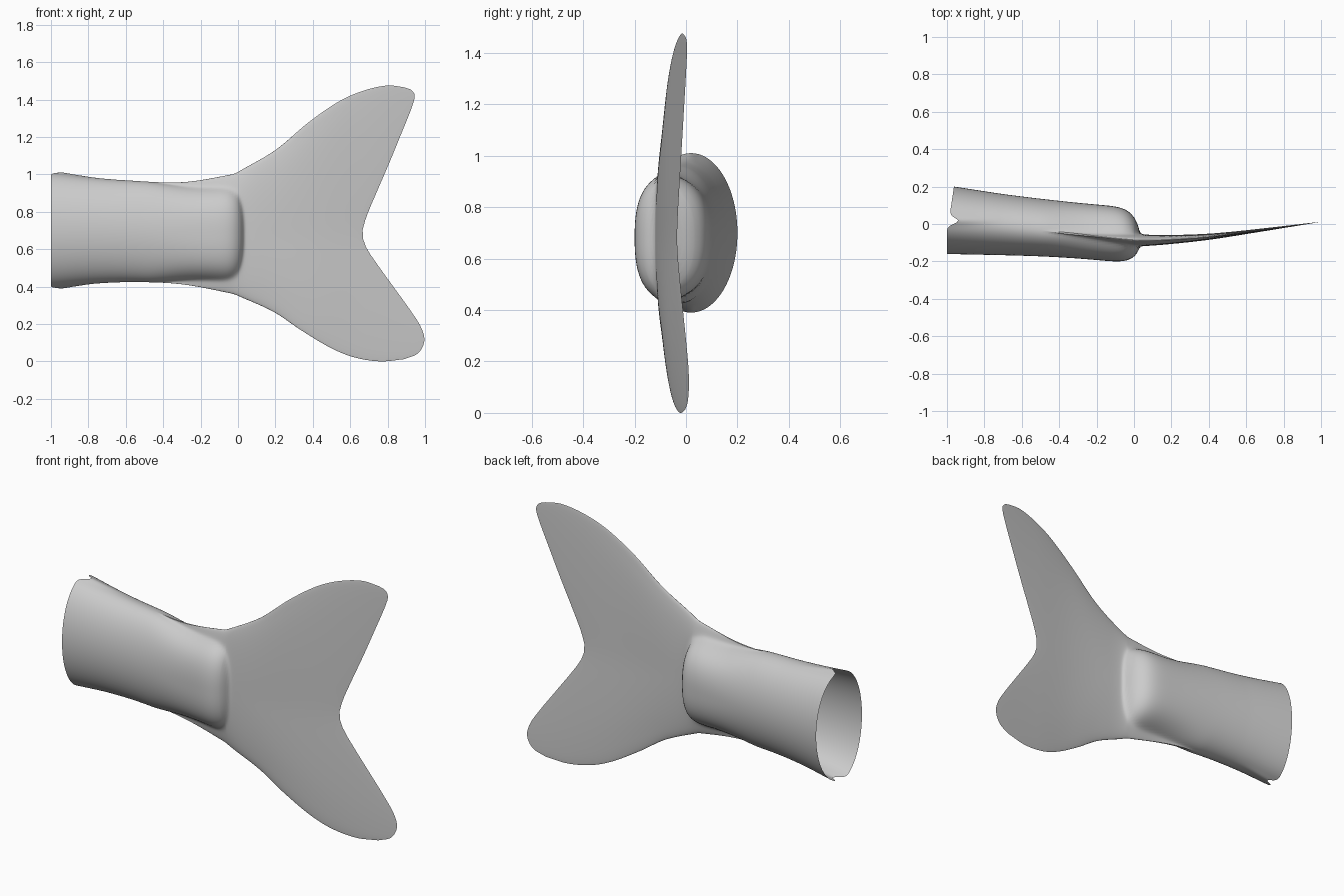
import bpy, math

if "Cube" in bpy.data.objects:
    bpy.data.objects.remove(bpy.data.objects["Cube"])

NV, NB, NF = 56, 60, 64   # across, along body, along fin


def spline(pts, keys, t):
    """Smooth interpolation of point tuples at increasing keys."""
    n = len(pts)
    t = min(max(t, keys[0]), keys[-1])
    i = 0
    while i < n - 2 and t > keys[i + 1]:
        i += 1
    h = keys[i + 1] - keys[i]
    u = (t - keys[i]) / h

    def tangent(k, c):
        a, b = max(k - 1, 0), min(k + 1, n - 1)
        return (pts[b][c] - pts[a][c]) / (keys[b] - keys[a])
    out = []
    for c in range(len(pts[0])):
        p, q = pts[i][c], pts[i + 1][c]
        out.append((2*u**3 - 3*u*u + 1)*p + (u**3 - 2*u*u + u)*h*tangent(i, c)
                   + (3*u*u - 2*u**3)*q + (u**3 - u*u)*h*tangent(i + 1, c))
    return out


def by_x(pts):
    keys = [p[0] for p in pts]
    return lambda x: spline(pts, keys, x)[1]


def by_length(pts):
    keys = [0.0]
    for a, b in zip(pts, pts[1:]):
        keys.append(keys[-1] + math.dist(a, b))
    return lambda t: spline(pts, keys, t * keys[-1])


def step(a, b, x):
    u = min(max((x - a) / (b - a), 0), 1)
    return u * u * (3 - 2 * u)


# Body outline, seen from the front
body_top = by_x([(-1, 1.01), (-.8, .985), (-.6, .968), (-.3, .958), (-.03, 1.0), (0, 1.013)])
body_low = by_x([(-1, .39), (-.78, .415), (-.55, .424), (-.3, .412), (-.03, .362), (0, .351)])
# Fin outline: two leading edges and the forked trailing edge
fin_top = by_length([(0, 1.013), (.2, 1.13), (.38, 1.28), (.54, 1.39), (.67, 1.447),
                     (.8, 1.475), (.89, 1.465)])
fin_low = by_length([(0, .351), (.19, .265), (.34, .165), (.5, .07), (.62, .022),
                     (.76, 0), (.89, .012)])
fin_end = by_length([(.89, .012), (.965, .045), (.997, .11), (.98, .18), (.92, .275), (.83, .4),
                     (.74, .525), (.685, .61), (.665, .68), (.682, .76), (.735, .89),
                     (.8, 1.04), (.87, 1.21), (.93, 1.36), (.945, 1.42), (.928, 1.45),
                     (.89, 1.465)])
# Side profile: middle sheet, and bulge heights to front and back
seam = by_x([(-1, .02), (-.5, -.035), (0, -.085), (.15, -.085), (.4, -.068), (.67, -.034), (1, .012)])
bulge_front = by_x([(-1, .18), (-.5, .138), (-.1, .122), (.3, .12)])
bulge_back = by_x([(-1, .18), (-.5, .17), (-.1, .17), (.3, .165)])


def plan_point(i, v):
    """Position in the x-z plane, and fin progress s."""
    if i <= NB:
        x = -1 + (i / NB) ** .85
        return x, body_low(x) + v * (body_top(x) - body_low(x)), 0
    s = ((i - NB) / NF) ** 1.25
    T, B, R = fin_top(s), fin_low(s), fin_end(v)
    T0, B0, T1, B1 = fin_top(0), fin_low(0), fin_top(1), fin_low(1)
    p = []
    for c in (0, 1):
        left = (1 - v) * B0[c] + v * T0[c]
        corner = (1 - s) * left + s * ((1 - v) * B1[c] + v * T1[c])
        p.append((1 - s) * left + s * R[c] + (1 - v) * B[c] + v * T[c] - corner)
    return p[0], p[1], s


def thickness(x, z, v, s, side):
    """Rounded body bulge blended into the thin fin."""
    xb = min(x, 0)
    top, low = body_top(xb), body_low(xb)
    d = abs(z - (top + low) / 2) / ((top - low) / 2)
    flange = step(-.5, -.05, x)
    d /= 1 - .2 * flange
    e = max((x + .27) / .3, 0)
    q = 1 - d ** (2 + .6 * flange) - e ** 6
    eps = .1 * flange
    soft = (q + math.sqrt(q * q + eps * eps)) / 2
    w = abs(2 * v - 1)
    rim = 1 - flange * w ** 8
    b = (bulge_front if side < 0 else bulge_back)(x) * math.sqrt(max(soft, 0)) * rim
    f = step(-.4, 0, x) * .032 * (1 - s) ** .8 * math.sqrt(max(1 - w * w, 0))
    return math.hypot(b, f)


verts, faces = [], []
rows = NB + NF
index = {}
for i in range(rows + 1):
    for j in range(NV + 1):
        v = .5 - .5 * math.cos(math.pi * j / NV)
        x, z, s = plan_point(i, v)
        edge = j in (0, NV) or i == rows
        for side in (-1, 1):
            if edge and side == 1:
                index[i, j, 1] = index[i, j, -1]
                continue
            y = seam(x) + (0 if edge else side * thickness(x, z, v, s, side))
            # Open end: stepped back half with a small notch at each seam
            fade = max(0, 1 - (x + 1) / .3)
            cut = .06 * math.exp(-((y - .018) / .024) ** 2)
            cut += step(.03, .06, y) * (.015 + .15 * max(y - .05, 0))
            index[i, j, side] = len(verts)
            verts.append((x + cut * fade, y, z))
for i in range(rows):
    for j in range(NV):
        for side in (-1, 1):
            f = [index[i, j, side], index[i + 1, j, side],
                 index[i + 1, j + 1, side], index[i, j + 1, side]]
            faces.append(f if side < 0 else f[::-1])

# Tail: hollow body flowing into the forked fin
mesh = bpy.data.meshes.new("fish_tail")
mesh.from_pydata(verts, [], faces)
mesh.validate()
tail = bpy.data.objects.new("fish_tail", mesh)
bpy.context.collection.objects.link(tail)
bpy.context.view_layer.objects.active = tail
tail.select_set(True)
bpy.ops.object.shade_smooth_by_angle(angle=math.radians(60))
